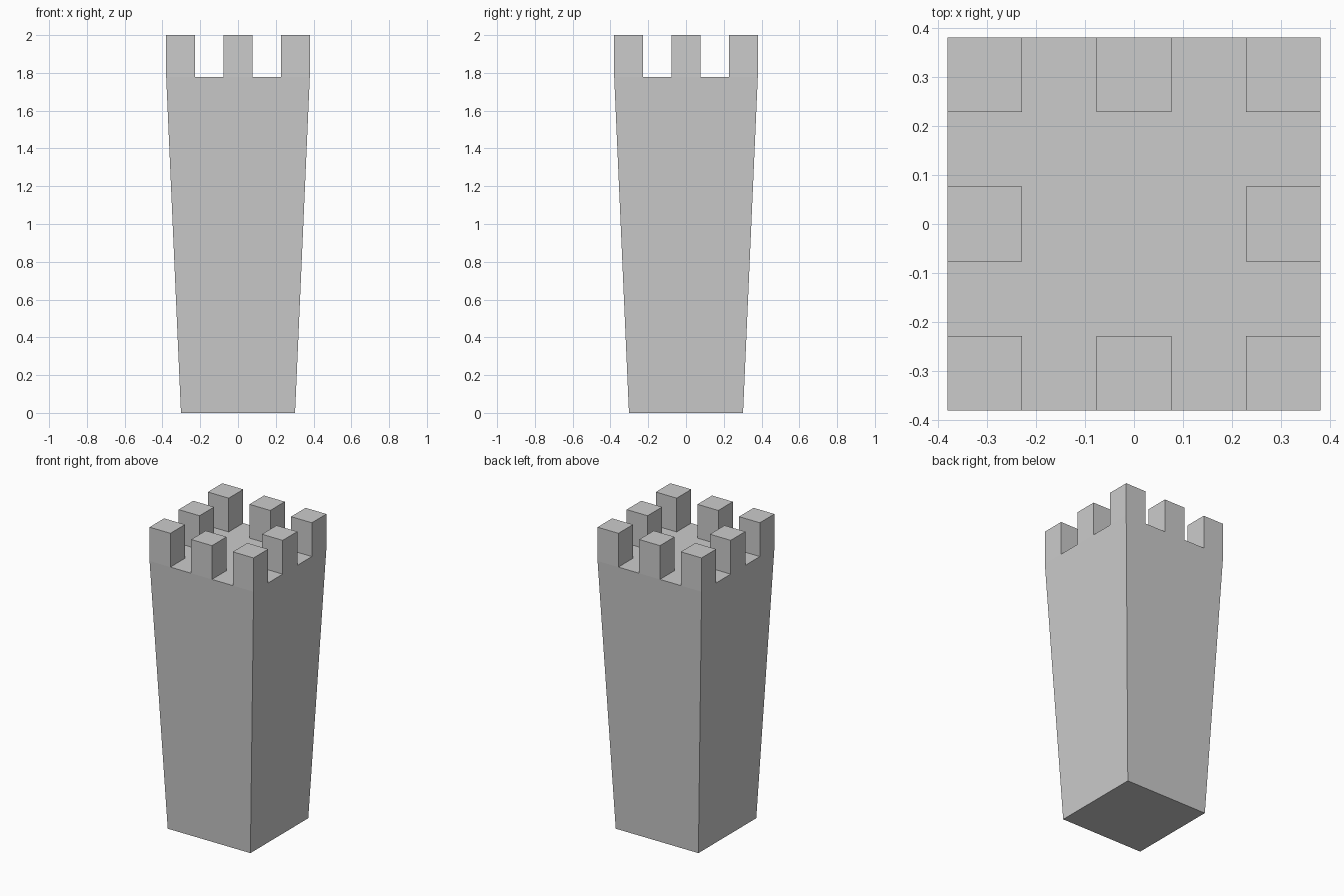
import bpy, bmesh, math

if "Cube" in bpy.data.objects:
    bpy.data.objects.remove(bpy.data.objects["Cube"])

TOP, BASE = 0.38, 0.302     # half widths at parapet floor and at ground
FLOOR, HEIGHT = 1.777, 2.0
CELL = TOP * 2 / 5

bm = bmesh.new()

# Parapet floor: 5 x 5 cells
bmesh.ops.create_grid(bm, x_segments=5, y_segments=5, size=TOP)
for v in bm.verts:
    v.co.z = FLOOR
cells = list(bm.faces)

# Tapered shaft extruded down from the rim, closed at the ground
rim = [e for e in bm.edges if e.is_boundary]
ext = bmesh.ops.extrude_edge_only(bm, edges=rim)["geom"]
for v in (g for g in ext if isinstance(g, bmesh.types.BMVert)):
    v.co = (v.co.x * BASE / TOP, v.co.y * BASE / TOP, 0)
bmesh.ops.contextual_create(bm, geom=[e for e in bm.edges if e.is_boundary])

# Eight merlons: every other cell around the edge
for f in cells:
    c = f.calc_center_median()
    i, j = round(c.x / CELL), round(c.y / CELL)
    if i % 2 == 0 and j % 2 == 0 and (i, j) != (0, 0):
        f.tag = True
merlons = [f for f in cells if f.tag]
for f in bmesh.ops.extrude_discrete_faces(bm, faces=merlons)["faces"]:
    for v in f.verts:
        v.co.z = HEIGHT

# Merge flat regions and fix normals
bmesh.ops.remove_doubles(bm, verts=bm.verts, dist=1e-5)
bmesh.ops.recalc_face_normals(bm, faces=bm.faces)
bmesh.ops.dissolve_limit(bm, angle_limit=math.radians(0.5), verts=bm.verts, edges=bm.edges)

mesh = bpy.data.meshes.new("castle_tower")
bm.to_mesh(mesh)
bm.free()
bpy.context.collection.objects.link(bpy.data.objects.new("castle_tower", mesh))
